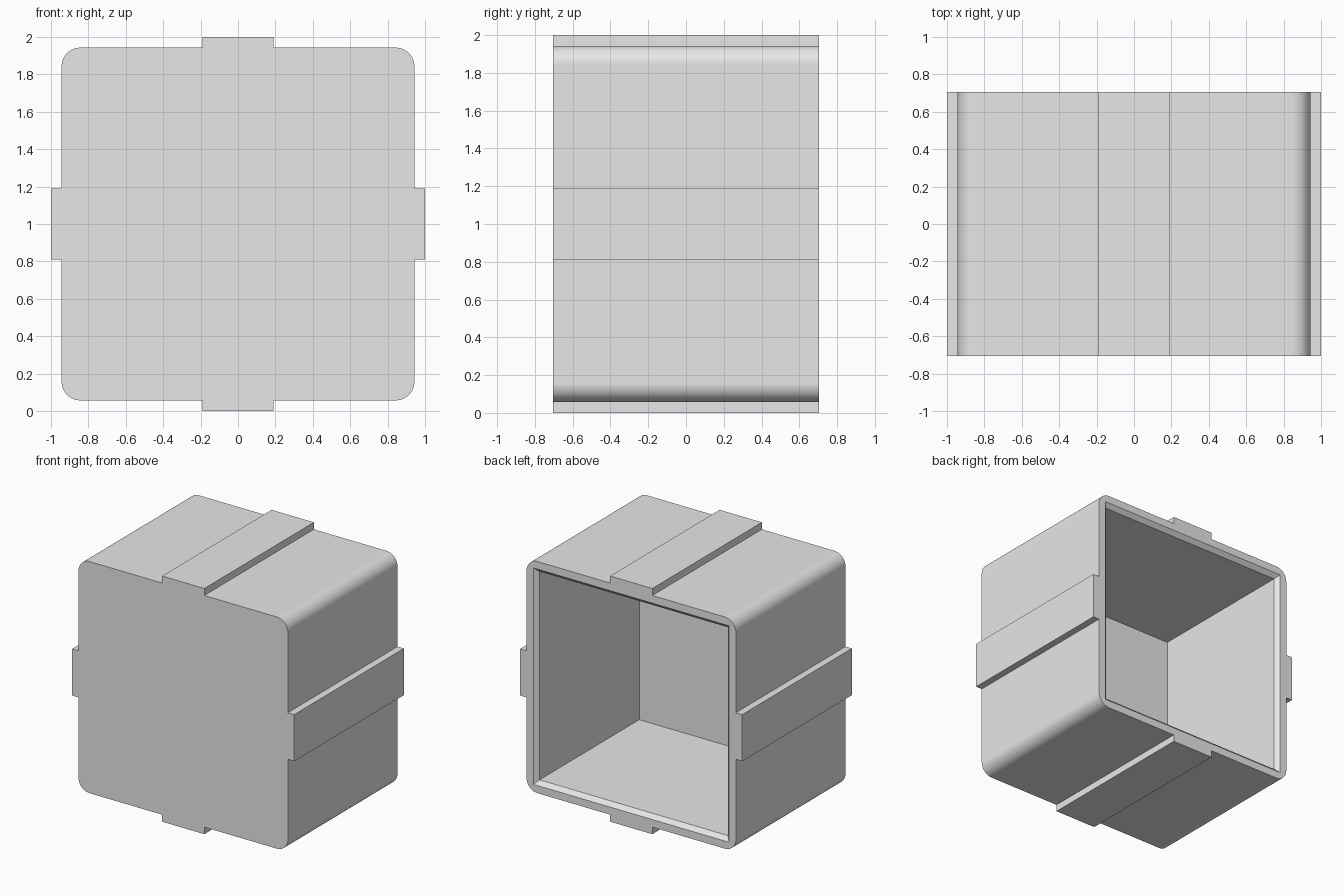
import bpy, bmesh, math
from mathutils import Matrix, Vector

cube = bpy.data.objects.get("Cube")
if cube:
    bpy.data.objects.remove(cube, do_unlink=True)

BODY, TAB, RADIUS = 0.943, 0.19, 0.1     # half sizes of shell and ribs, corner radius
FRONT, BACK = -0.705, 0.705
RIM, CHAMFER, FLOOR = 0.062, 0.033, 0.095
ARC_STEPS = 12

grey = bpy.data.materials.new("light_grey")
grey.use_nodes = True
grey.diffuse_color = (0.8, 0.8, 0.8, 1)
grey.node_tree.nodes["Principled BSDF"].inputs["Base Color"].default_value = grey.diffuse_color


def outer_profile():
    """Rounded square with one rib per side, as a quarter turned four times."""
    quarter = [(BODY, -TAB), (1, -TAB), (1, TAB), (BODY, TAB)]
    centre = BODY - RADIUS
    for i in range(ARC_STEPS + 1):
        a = math.pi / 2 * i / ARC_STEPS
        quarter.append((centre + RADIUS * math.cos(a), centre + RADIUS * math.sin(a)))
    return [Matrix.Rotation(math.pi / 2 * k, 2) @ Vector(p) for k in range(4) for p in quarter]


def square(half):
    return [(half, half), (-half, half), (-half, -half), (half, -half)]


def ring(bm, points, y):
    return [bm.verts.new((p[0], y, p[1] + 1)) for p in points]


def bridge(bm, a, b):
    n = len(a)
    for i in range(n):
        bm.faces.new((a[i], a[(i + 1) % n], b[(i + 1) % n], b[i]))


bm = bmesh.new()

# Outer shell with ribs and closed front
outline = outer_profile()
front = ring(bm, outline, FRONT)
back = ring(bm, outline, BACK)
bm.faces.new(front)
bridge(bm, front, back)

# Chamfered mouth and square cavity
opening = BODY - RIM
mouth = ring(bm, square(opening), BACK)
lip = ring(bm, square(opening - CHAMFER), BACK - CHAMFER)
floor = ring(bm, square(opening - CHAMFER), FRONT + FLOOR)
bridge(bm, mouth, lip)
bridge(bm, lip, floor)
bm.faces.new(floor)

# Flat rim between outline and mouth
rim_edges = [bm.edges.get((loop[i - 1], loop[i])) for loop in (back, mouth) for i in range(len(loop))]
bmesh.ops.triangle_fill(bm, edges=rim_edges, use_beauty=True)
bmesh.ops.recalc_face_normals(bm, faces=bm.faces)
for face in bm.faces:
    face.smooth = True

mesh = bpy.data.meshes.new("ribbed_open_box")
bm.to_mesh(mesh)
bm.free()
mesh.materials.append(grey)
mesh.set_sharp_from_angle(angle=math.radians(30))
box = bpy.data.objects.new("ribbed_open_box", mesh)
bpy.context.collection.objects.link(box)

# Keep the large sides flat next to the rounded corners
weighted = box.modifiers.new("flat_sides", "WEIGHTED_NORMAL")
weighted.keep_sharp = True
